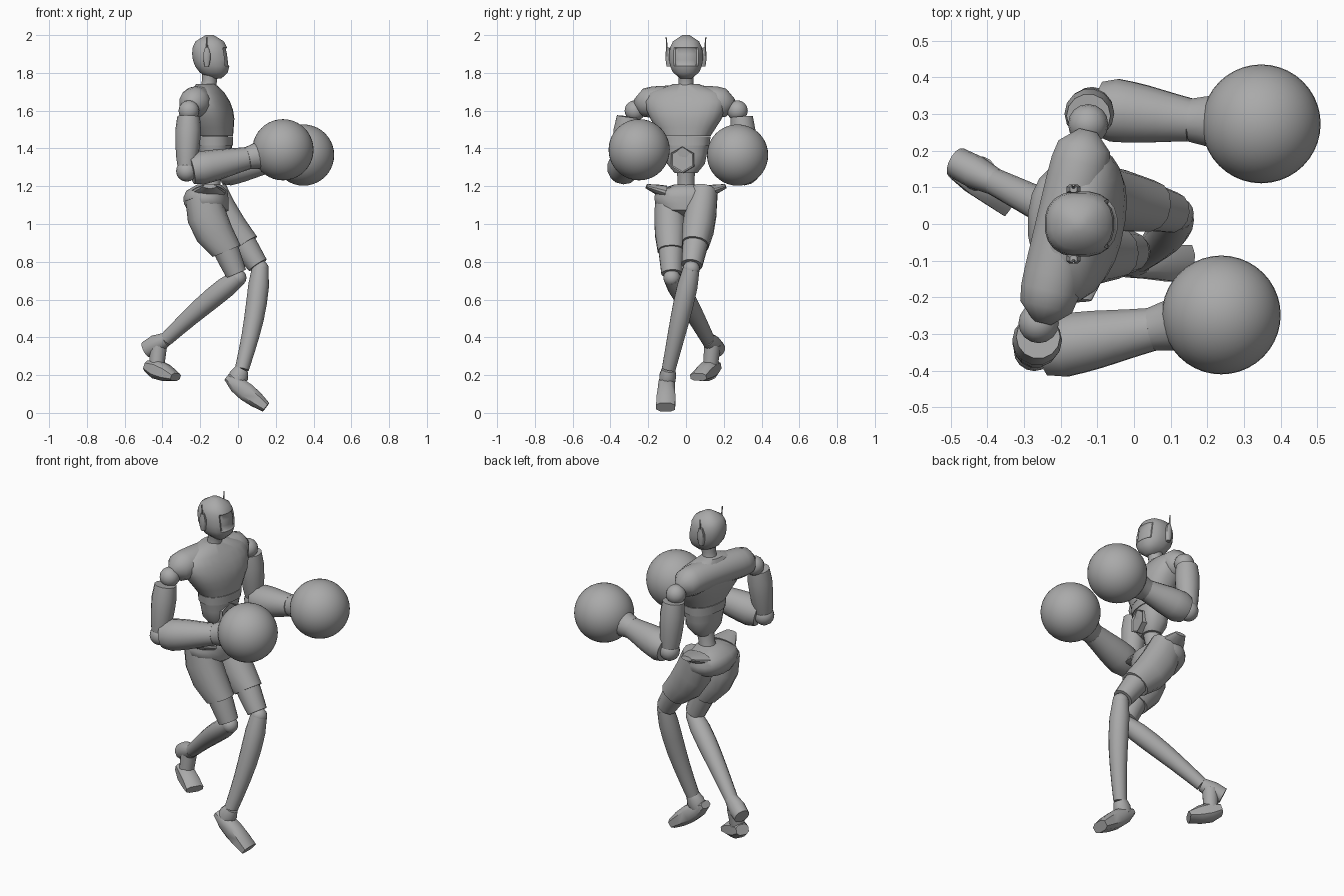
import bpy, bmesh, math
from mathutils import Vector, Matrix

if "Cube" in bpy.data.objects:
    bpy.data.objects.remove(bpy.data.objects["Cube"])

grey = bpy.data.materials.new("plain grey")
grey.use_nodes = True
GREY = (.4, .4, .4, 1)
grey.diffuse_color = GREY
grey.node_tree.nodes["Principled BSDF"].inputs["Base Color"].default_value = GREY

UP = Vector((0, 0, 1))
ACROSS = Vector((0, 1, 0))
FORWARD = Vector((1, 0, 0))
TURN = Vector((-.2, -1, 0))   # shoulder line of the twisted torso


def finish(name, bm, angle=45):
    """Turn a bmesh into a smooth shaded object with sharp creases."""
    mesh = bpy.data.meshes.new(name)
    bm.to_mesh(mesh)
    bm.free()
    mesh.materials.append(grey)
    part = bpy.data.objects.new(name, mesh)
    bpy.context.collection.objects.link(part)
    bpy.ops.object.select_all(action='DESELECT')
    part.select_set(True)
    bpy.context.view_layer.objects.active = part
    bpy.ops.object.shade_smooth_by_angle(angle=math.radians(angle))


def limb(name, start, end, widths, depths=None, bow=(0, 0, 0), side=ACROSS,
         axis=None, sides=14, square=1, recess=None):
    """Skin evenly spaced rings from start to end, optionally bowed and recessed."""
    bm = bmesh.new()
    start, end, bow = Vector(start), Vector(end), Vector(bow)
    along = (axis or end - start).normalized()
    across = (side - along * side.dot(along)).normalized()
    through = across.cross(along)
    loops = []
    for i, (width, depth) in enumerate(zip(widths, depths or widths)):
        t = i / (len(widths) - 1)
        centre = start.lerp(end, t) + bow * math.sin(math.pi * t)
        loop = []
        for k in range(sides):
            angle = math.tau * (k + .5) / sides
            c, s = math.cos(angle), math.sin(angle)
            c = math.copysign(abs(c) ** square, c)
            s = math.copysign(abs(s) ** square, s)
            loop.append(bm.verts.new(centre + across * c * width + through * s * depth))
        loops.append(loop)
    for lower, upper in zip(loops, loops[1:]):
        for k in range(sides):
            n = (k + 1) % sides
            bm.faces.new((lower[k], lower[n], upper[n], upper[k]))
    bm.faces.new(loops[0])
    bm.faces.new(loops[-1])
    bmesh.ops.recalc_face_normals(bm, faces=bm.faces)
    bm.normal_update()
    if recess:
        chosen = [face for face in bm.faces if recess(face)]
        bmesh.ops.inset_region(bm, faces=chosen, thickness=.008, depth=-.008)
    finish(name, bm)


def ball(name, centre, radius, segments=16):
    bm = bmesh.new()
    bmesh.ops.create_uvsphere(bm, u_segments=segments, v_segments=segments // 2,
                              radius=radius, matrix=Matrix.Translation(centre))
    finish(name, bm)


def is_visor(face):
    return face.normal.x > .6 and 1.84 < face.calc_center_median().z < 1.94


# head with recessed visor, and neck
skull = [.03, .07, .085, .09, .09, .085, .07, .02]
limb("head", (-.12, 0, 1.77), (-.15, 0, 2), skull, [w * 1.08 for w in skull],
     bow=(-.01, 0, 0), axis=UP, sides=20, square=.85, recess=is_visor)
limb("neck", (-.16, 0, 1.7), (-.145, 0, 1.8), [.05, .04, .04, .045], axis=UP)

# torso: chest, shoulder yoke, belly and waist
torso = dict(side=TURN, axis=UP, sides=24, square=.85)
limb("chest", (-.12, 0, 1.465), (-.17, 0, 1.74), [.13, .16, .19, .21, .22, .2, .07],
     [.09, .1, .11, .11, .1, .08, .05], **torso)
limb("shoulder_yoke", (-.25, -.27, 1.64), (-.125, .255, 1.64),
     [.08 * (1.1 - abs(k / 6) ** 8) ** .5 for k in range(-6, 7)], bow=(0, 0, .01), side=FORWARD)
limb("belly_band", (-.12, 0, 1.415), (-.12, 0, 1.463), [.125, .13], [.09, .09], **torso)
limb("belly", (-.12, 0, 1.27), (-.12, 0, 1.415), [.06, .1, .11, .12], [.05, .075, .08, .085], **torso)
limb("waist", (-.15, 0, 1.15), (-.125, 0, 1.29), [.06, .045, .05], axis=UP)
limb("belly_plate", (-.09, -.01, 1.34), (-.036, -.02, 1.34), [.07, .07], sides=6,
     recess=lambda face: face.normal.x > .9)

# hips
limb("hips", (-.145, 0, 1.04), (-.155, 0, 1.21), [.04, .13, .165, .17, .16, .06],
     [.05, .11, .12, .12, .11, .06], bow=(-.02, 0, 0), axis=UP, sides=20, square=.9)

# parts mirrored across the body: ear pods, antennas and hip flaps
for name, s in (("left", 1), ("right", -1)):
    limb(name + "_ear", (-.165, s * .09, 1.835), (-.165, s * .096, 1.935),
         [.014, .017, .015, .01], [.012, .02, .02, .01], axis=UP, sides=8, square=.7)
    limb(name + "_antenna", (-.165, s * .1, 1.92), (-.165, s * .105, 1.99), [.006, .003], sides=6)
    limb(name + "_hip_flap", (-.155, s * .11, 1.17), (-.15, s * .21, 1.2),
         [.09, .065, .035], [.035, .025, .012], side=FORWARD)


def arm(name, shoulder, elbow, wrist, glove):
    """Ball joints, upper arm, forearm, cuff and round glove."""
    shoulder, elbow, wrist, glove = map(Vector, (shoulder, elbow, wrist, glove))
    ball(name + "_shoulder_ball", shoulder, .055)
    top = shoulder.lerp(elbow, .1)
    top.y = shoulder.lerp(elbow, .5).y
    limb(name + "_upper_arm", top, elbow, [.06, .068, .065, .058, .045])
    ball(name + "_elbow_ball", elbow, .056)
    limb(name + "_forearm", elbow.lerp(wrist, .08), wrist, [.075, .088, .085, .08, .073, .066, .06])
    limb(name + "_cuff", wrist, glove, [.06, .07, .09, .1, .1], sides=16)
    ball(name + "_glove", glove, .162, 40)


arm("right", (-.26, -.27, 1.6), (-.272, -.345, 1.28), (.05, -.287, 1.348), (.238, -.248, 1.393))
arm("left", (-.125, .272, 1.6), (-.115, .318, 1.28), (.155, .283, 1.328), (.347, .273, 1.365))


def leg(name, hip, knee, ankle, heel, bow):
    """Wide shorts, thigh end, knee ball, shin and flared ankle."""
    hip, knee, ankle, heel = map(Vector, (hip, knee, ankle, heel))
    limb(name + "_shorts", hip, hip.lerp(knee, .68), [.075, .085, .085, .072],
         [.095, .105, .1, .08], bow=(-.025, 0, -.01), square=.9)
    limb(name + "_thigh", hip.lerp(knee, .5), hip.lerp(knee, .95), [.07, .066, .056])
    ball(name + "_knee_ball", knee, .045)
    limb(name + "_shin", knee, ankle, [.045, .055, .055, .052, .047, .042, .037], bow=bow)
    limb(name + "_ankle", ankle, heel, [.037, .045, .043], [.037, .052, .045])


leg("right", (-.19, -.087, 1.16), (0, -.075, .715), (-.38, .115, .39), (-.485, .168, .335), (0, 0, .01))
leg("left", (-.145, .093, 1.16), (.118, .028, .762), (.02, -.092, .23), (-.01, -.1, .165), (.015, 0, 0))

# feet
limb("right_foot_joint", (-.42, .14, .36), (-.43, .13, .25), [.045, .04])
limb("right_foot", (-.48, .155, .25), (-.33, .065, .19), [.038, .048, .05, .052], [.03, .052, .045, .022],
     side=Vector((.5, .9, 0)), sides=8, square=.7)
limb("left_foot", (-.06, -.1, .19), (.148, -.108, .03), [.036, .046, .048, .053, .053],
     [.02, .046, .052, .045, .03], sides=8, square=.7)
